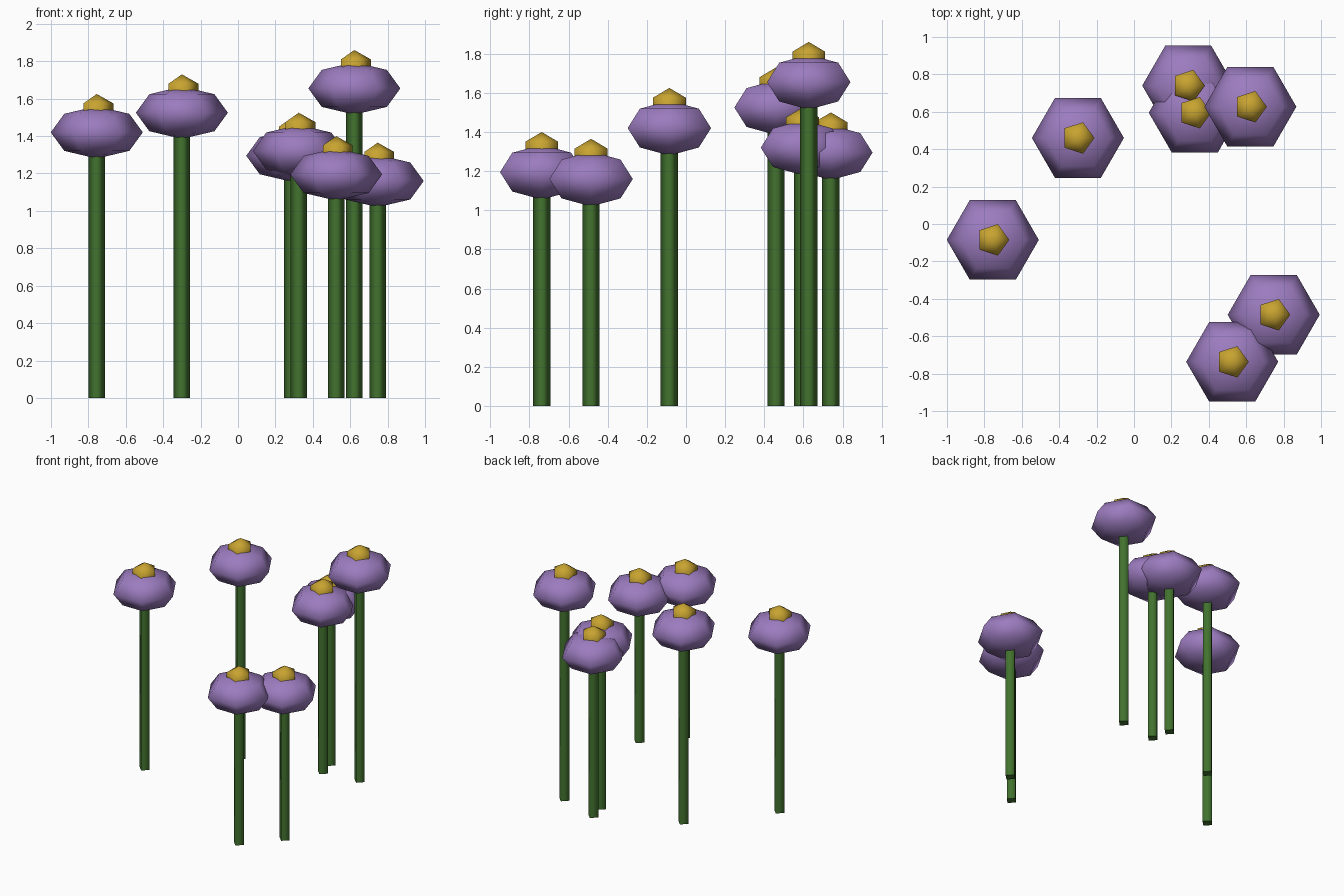
import bpy
import bmesh
from math import cos, sin, pi

cube = bpy.data.objects.get("Cube")
if cube:
    bpy.data.objects.remove(cube)


def material(name, rgb):
    mat = bpy.data.materials.new(name)
    mat.use_nodes = True
    mat.diffuse_color = (*rgb, 1)
    mat.node_tree.nodes["Principled BSDF"].inputs["Base Color"].default_value = (*rgb, 1)
    return mat


PURPLE = material("petal purple", (0.33, 0.20, 0.52))
GREEN = material("stem green", (0.055, 0.17, 0.028))
YELLOW = material("centre yellow", (0.58, 0.37, 0.03))


def add_object(name, bm, mat, location):
    bmesh.ops.recalc_face_normals(bm, faces=bm.faces)
    mesh = bpy.data.meshes.new(name)
    bm.to_mesh(mesh)
    bm.free()
    mesh.materials.append(mat)
    obj = bpy.data.objects.new(name, mesh)
    obj.location = location
    bpy.context.collection.objects.link(obj)


def ball(name, sides, rings, radius, height, mat, location):
    """Low-poly smooth ball with its first corner towards +x."""
    bm = bmesh.new()
    loops = []
    for r in range(1, rings):
        a = pi * r / rings
        loops.append([bm.verts.new((radius * sin(a) * cos(2 * pi * i / sides),
                                    radius * sin(a) * sin(2 * pi * i / sides),
                                    height * cos(a))) for i in range(sides)])
    top = bm.verts.new((0, 0, height))
    bottom = bm.verts.new((0, 0, -height))
    for i in range(sides):
        j = (i + 1) % sides
        bm.faces.new((top, loops[0][i], loops[0][j]))
        bm.faces.new((bottom, loops[-1][j], loops[-1][i]))
        for up, low in zip(loops, loops[1:]):
            bm.faces.new((up[i], low[i], low[j], up[j]))
    for f in bm.faces:
        f.smooth = True
    add_object(name, bm, mat, location)


def stem(name, radius, height, x, y):
    """Four-sided stem with corners on the axes, smooth sides and flat ends."""
    bm = bmesh.new()
    low, up = [[bm.verts.new((radius * cos(i * pi / 2), radius * sin(i * pi / 2), z))
                for i in range(4)] for z in (0, height)]
    for i in range(4):
        j = (i + 1) % 4
        bm.faces.new((low[i], low[j], up[j], up[i])).smooth = True
    for loop in (low, up):
        cap = bm.faces.new(loop)
        for e in cap.edges:
            e.smooth = False
    add_object(name, bm, GREEN, (x, y, 0))


# Flower positions: x, y and height of the bloom's middle
FLOWERS = [
    (-0.755, -0.085, 1.42),
    (-0.30, 0.46, 1.525),
    (0.29, 0.74, 1.295),
    (0.325, 0.595, 1.32),
    (0.622, 0.627, 1.655),
    (0.525, -0.737, 1.195),
    (0.747, -0.485, 1.16),
]

for n, (x, y, z) in enumerate(FLOWERS, 1):
    stem(f"stem_{n}", 0.044, z, x, y)
    ball(f"bloom_{n}", 6, 4, 0.246, 0.14, PURPLE, (x, y, z))
    ball(f"flower_centre_{n}", 5, 3, 0.102, 0.1, YELLOW, (x, y, z + 0.105))
